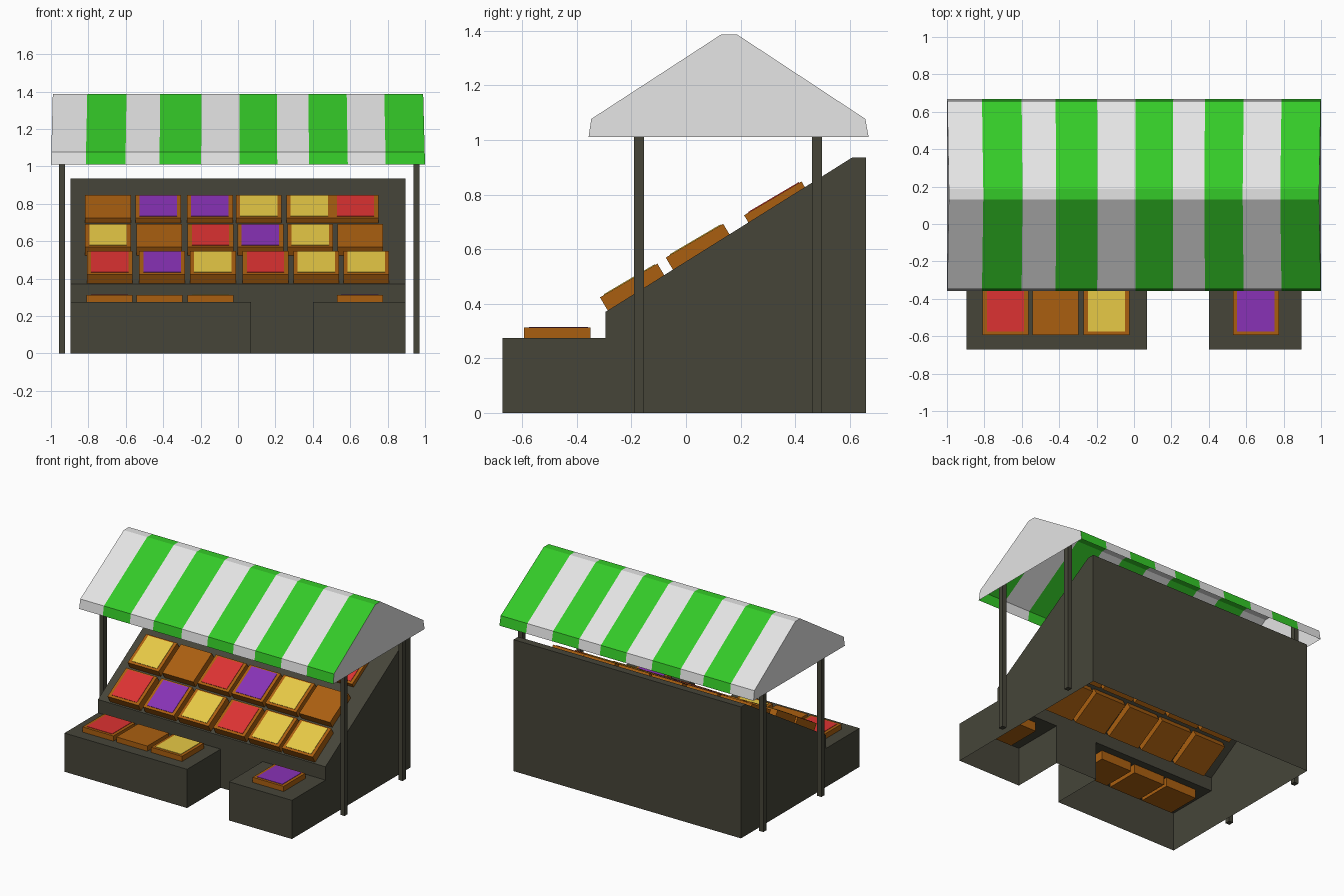
import bpy, bmesh, math
from mathutils import Matrix, Vector

if "Cube" in bpy.data.objects:
    bpy.data.objects.remove(bpy.data.objects["Cube"])


def mat(name, r, g, b):
    lin = [((c / 255 + 0.055) / 1.055) ** 2.4 for c in (r, g, b)]
    m = bpy.data.materials.new(name)
    m.diffuse_color = (*lin, 1)
    m.use_nodes = True
    m.node_tree.nodes["Principled BSDF"].inputs["Base Color"].default_value = m.diffuse_color
    return m


DARK = mat("dark_wood", 70, 69, 57)
CRATE = mat("crate_wood", 170, 95, 16)
GREEN = mat("awning_green", 52, 202, 40)
WHITE = mat("awning_white", 228, 228, 228)
RED = mat("red_produce", 220, 50, 50)
PURPLE = mat("purple_produce", 136, 50, 182)
YELLOW = mat("yellow_produce", 232, 202, 70)


def finish(name, bm, mats, fix=True):
    if fix:
        bmesh.ops.remove_doubles(bm, verts=bm.verts, dist=1e-5)
        bmesh.ops.recalc_face_normals(bm, faces=bm.faces)
    me = bpy.data.meshes.new(name)
    bm.to_mesh(me)
    bm.free()
    for m in mats:
        me.materials.append(m)
    ob = bpy.data.objects.new(name, me)
    bpy.context.collection.objects.link(ob)
    return ob


def box(name, size, m, matrix):
    bm = bmesh.new()
    bmesh.ops.create_cube(bm, size=1, matrix=matrix @ Matrix.Diagonal((*size, 1)))
    return finish(name, bm, [m], False)


# Stepped stand: hollow sloped body with two low counters, open underneath
bm = bmesh.new()


def face(*pts):
    bm.faces.new([bm.verts.new(p) for p in pts])


W, YF, YC, H, HC = 0.895, -0.295, -0.672, 0.37, 0.275
XA, XB = 0.07, 0.4
prof = [(YF, H), (0.608, 0.935), (0.66, 0.935), (0.66, 0)]
for (y0, z0), (y1, z1) in zip(prof, prof[1:]):
    face((-W, y0, z0), (W, y0, z0), (W, y1, z1), (-W, y1, z1))
for x in (-W, W):
    face((x, YF, 0), (x, YF, HC), *[(x, y, z) for y, z in prof])
xs = (-W, XA, XB, W)
for a, b in zip(xs, xs[1:]):
    face((a, YF, HC), (b, YF, HC), (b, YF, H), (a, YF, H))
face((XA, YF, 0), (XB, YF, 0), (XB, YF, HC), (XA, YF, HC))
for a, b in ((-W, XA), (XB, W)):
    face((a, YC, 0), (b, YC, 0), (b, YC, HC), (a, YC, HC))
    face((a, YC, HC), (b, YC, HC), (b, YF, HC), (a, YF, HC))
    for x in (a, b):
        face((x, YC, 0), (x, YC, HC), (x, YF, HC), (x, YF, 0))
finish("display_stand", bm, [DARK])

# Corner posts
for sx, x in (("left", -0.941), ("right", 0.955)):
    for sy, y in (("front", -0.172), ("back", 0.48)):
        box(f"{sy}_{sx}_post", (0.033, 0.036, 1.16), DARK,
            Matrix.Translation((x, y, 0.58)))

# Striped awning: gabled shell open underneath
bm = bmesh.new()
roof = [(-0.357, 1.01), (-0.347, 1.077), (0.13, 1.387),
        (0.186, 1.387), (0.657, 1.077), (0.669, 1.01)]
cuts = [-1, -0.814, -0.602, -0.42, -0.197, 0.007, 0.21, 0.38, 0.587, 0.79, 1]
rings = [[bm.verts.new((x * (1 - 0.01 * (z - 1.01) / 0.377), y, z)) for y, z in roof]
         for x in cuts]
for i, (r0, r1) in enumerate(zip(rings, rings[1:])):
    for j in range(len(roof) - 1):
        f = bm.faces.new((r0[j], r1[j], r1[j + 1], r0[j + 1]))
        f.material_index = i % 2
for r in (rings[0], rings[-1]):
    bm.faces.new(r)
finish("striped_awning", bm, [WHITE, GREEN])


# Produce crates: box plus a thin produce plate; "b" means an empty crate
FILL = {"r": RED, "p": PURPLE, "y": YELLOW}


def crate(name, x, y, z, tilt, kind):
    m = Matrix.Translation((x, y, z)) @ Matrix.Rotation(tilt, 4, 'X')
    box(name, (0.244, 0.244, 0.1), CRATE, m @ Matrix.Translation((0, 0, -0.05)))
    if kind in FILL:
        box(name + "_produce", (0.2, 0.216, 0.006), FILL[kind],
            m @ Matrix.Translation((0, 0.004, 0)))


rows = [
    ("lower", -0.21, 0.485, "rpyryy", (-0.685, -0.406, -0.134, 0.147, 0.419, 0.686)),
    ("middle", 0.031, 0.631, "ybrpyb", (-0.695, -0.422, -0.147, 0.12, 0.387, 0.654)),
    ("upper", 0.318, 0.786, "bppyyr", (-0.695, -0.427, -0.15, 0.11, 0.382, 0.628)),
    ("counter", -0.471, 0.312, "rbyp", (-0.687, -0.42, -0.147, 0.652)),
]
for row, y, z, kinds, xs in rows:
    tilt = 0 if row == "counter" else math.radians(30.5)
    for i, (x, k) in enumerate(zip(xs, kinds)):
        crate(f"{row}_crate_{i + 1}", x, y, z, tilt, k)
